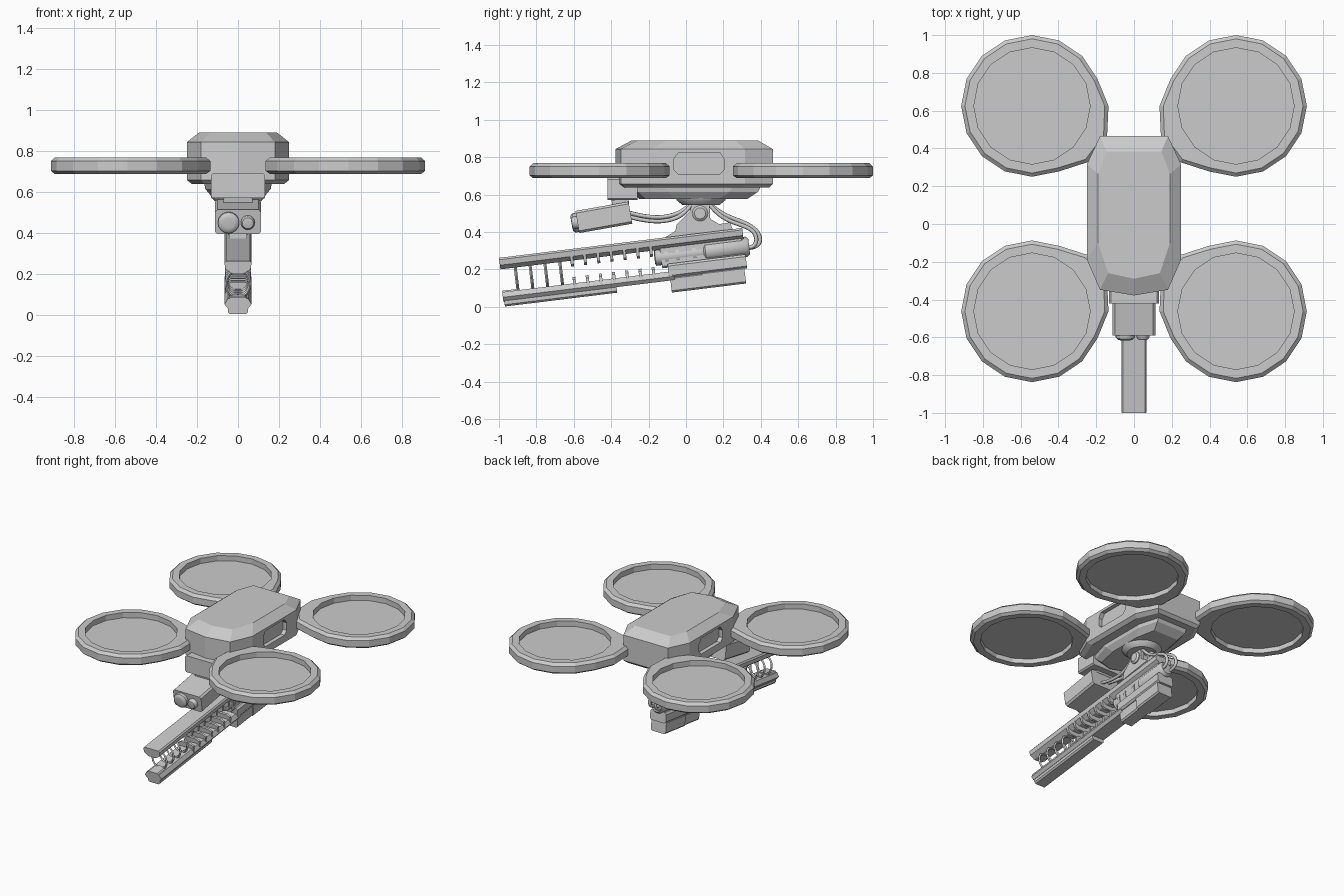
import bpy, bmesh, math
from mathutils import Matrix, Vector

if "Cube" in bpy.data.objects:
    bpy.data.objects.remove(bpy.data.objects["Cube"])


def loft(name, rings, m=Matrix(), closed=False, smooth=False):
    """Skin equal-length point loops; cap the ends, or join last to first."""
    bm = bmesh.new()
    vs = [[bm.verts.new(m @ Vector(p)) for p in r] for r in rings]
    n = len(rings[0])
    pairs = list(zip(vs, vs[1:])) + ([(vs[-1], vs[0])] if closed else [])
    for a, b in pairs:
        for i in range(n):
            j = (i + 1) % n
            bm.faces.new((a[i], a[j], b[j], b[i]))
    if not closed:
        bm.faces.new(vs[0][::-1])
        bm.faces.new(vs[-1])
    bmesh.ops.recalc_face_normals(bm, faces=bm.faces)
    me = bpy.data.meshes.new(name)
    bm.to_mesh(me)
    bm.free()
    ob = bpy.data.objects.new(name, me)
    bpy.context.collection.objects.link(ob)
    if smooth:
        bpy.ops.object.select_all(action='DESELECT')
        ob.select_set(True)
        bpy.context.view_layer.objects.active = ob
        bpy.ops.object.shade_smooth_by_angle(angle=math.radians(40))
    return ob


def turned(name, prof, m, n=16):
    """Round part along local y; prof is (distance, radius)."""
    return loft(name, [[(r * math.cos(2 * math.pi * i / n), t, r * math.sin(2 * math.pi * i / n))
                        for i in range(n)] for t, r in prof], m, smooth=True)


def bar(name, section, y0, y1, m=Matrix()):
    """Extrude a half section (x, z), mirrored in x, along y."""
    full = section + [(-x, z) for x, z in reversed(section)]
    return loft(name, [[(x, y, z) for x, z in full] for y in (y0, y1)], m)


def block(name, w, y0, y1, z0, z1, m=Matrix(), c=0.01):
    return bar(name, [(w - c, z0), (w, z0 + c), (w, z1 - c), (w - c, z1)], y0, y1, m)


def side_plate(name, pts, x0, x1, m=Matrix()):
    return loft(name, [[(x, y, z) for y, z in pts] for x in (x0, x1)], m)


def cable(name, pts, r=0.011):
    cu = bpy.data.curves.new(name, 'CURVE')
    cu.dimensions = '3D'
    cu.bevel_depth = r
    cu.bevel_resolution = 2
    cu.resolution_u = 5
    sp = cu.splines.new('NURBS')
    sp.points.add(len(pts) - 1)
    for p, co in zip(sp.points, pts):
        p.co = (*co, 1)
    sp.use_endpoint_u = True
    sp.order_u = 4
    ob = bpy.data.objects.new(name, cu)
    bpy.context.collection.objects.link(ob)


# Hull
def outline(w, wb, yb, yf, z, cb=0.15, cf=0.19):
    half = [(wb, yb), (w, yb - cb), (w, yf + cf), (w * 0.72, yf + 0.03)]
    return [(x, y, z) for x, y in half] + [(0, yf, z)] + [(-x, y, z) for x, y in reversed(half)]


hull = loft("hull", [outline(0.225, 0.16, 0.445, -0.355, 0.638), outline(0.25, 0.18, 0.465, -0.378, 0.658),
                     outline(0.25, 0.18, 0.465, -0.378, 0.843), outline(0.19, 0.145, 0.385, -0.29, 0.89, 0.12)])
loft("lower_hull", [outline(0.165, 0.12, 0.40, -0.30, 0.645), outline(0.16, 0.12, 0.385, -0.29, 0.615),
                    outline(0.13, 0.10, 0.33, -0.25, 0.578)])
block("nose_box", 0.133, -0.42, -0.26, 0.57, 0.69)

# Recessed side windows
win = [(-0.065, 0.735), (-0.04, 0.71), (0.18, 0.71), (0.205, 0.735),
       (0.205, 0.79), (0.18, 0.825), (-0.04, 0.825), (-0.065, 0.79)]
for s in (-1, 1):
    cut = side_plate("window_cutter", win, s * 0.22, s * 0.30)
    cut.hide_render = True
    cut.hide_viewport = False
    cut.display_type = 'WIRE'
    mod = hull.modifiers.new("window", 'BOOLEAN')
    mod.operation = 'DIFFERENCE'
    mod.object = cut

# Ducted rotors: 16-sided rings drawn out towards the hull
RAD = [0.405, 0.43, 0.42] + [0.375] * 13


def rotor(name, sx, sy, cy):
    m = Matrix.Translation((-sx * 0.54, cy, 0)) @ Matrix.Diagonal((sx, sy, 1, 1))

    def ring(radii, z):
        return [(r * math.cos(i * math.pi / 8), -r * math.sin(i * math.pi / 8), z) for i, r in enumerate(radii)]
    inner = [0.308] * 16
    loft(name + "_ring", [ring(inner, 0.688), ring([r - 0.02 for r in RAD], 0.688), ring(RAD, 0.703),
                          ring(RAD, 0.75), ring([r - 0.02 for r in RAD], 0.768), ring(inner, 0.768)], m, closed=True)
    loft(name + "_disc", [ring([0.312] * 16, z) for z in (0.722, 0.73)], m)


for side, sx in (("left", 1), ("right", -1)):
    rotor("back_%s_rotor" % side, sx, 1, 0.625)
    rotor("front_%s_rotor" % side, sx, -1, -0.462)

# Turret ring, pivot and bracket
DOWN = Matrix.Translation((0, 0.08, 0.585)) @ Matrix.Rotation(-math.pi / 2, 4, 'X')
turned("turret_ring", [(0, 0.135), (0.015, 0.13), (0.04, 0.1)], DOWN)
CROSS = Matrix.Translation((0, 0.075, 0.5)) @ Matrix.Rotation(math.pi / 2, 4, 'Z')
turned("pivot", [(-0.065, 0.03), (-0.055, 0.042), (0.055, 0.042), (0.065, 0.03)], CROSS)
bracket = [(-0.06, 0.39), (-0.05, 0.44), (0.02, 0.51), (0.035, 0.56), (0.125, 0.56), (0.13, 0.47), (0.2, 0.43)]
for s in (-1, 1):
    side_plate("bracket", bracket, s * 0.022, s * 0.048)

# Twin-lens camera, pitched down
CAM = Matrix.Translation((0, -0.443, 0.478)) @ Matrix.Rotation(math.radians(10), 4, 'X')
block("camera_body", 0.113, -0.14, 0.148, -0.06, 0.06, CAM, 0.012)
block("camera_mount", 0.07, 0.06, 0.15, 0.05, 0.09, CAM)
for x, r in ((-0.046, 0.052), (0.048, 0.034)):
    turned("camera_lens", [(-0.172, r * 0.5), (-0.17, r * 0.8), (-0.16, r), (-0.13, r)],
           CAM @ Matrix.Translation((x, 0, -0.002)))

# Gun, in its own pitched frame (y runs back along it)
GUN = Matrix.Translation((0, -0.968, 0.002)) @ Matrix.Rotation(math.radians(7), 4, 'X')
bar("upper_rail", [(0.03, 0.2), (0.062, 0.222), (0.066, 0.252), (0.058, 0.262)], 0, 1.31, GUN)
bar("lower_rail", [(0.05, 0.03), (0.066, 0.05), (0.05, 0.078)], -0.005, 0.92, GUN)
block("rail_weight", 0.048, 0, 0.605, 0, 0.045, GUN)
block("rail_front_cap", 0.055, -0.005, 0.09, 0.025, 0.085, GUN, 0.02)
block("receiver", 0.064, 0.89, 1.31, 0.045, 0.12, GUN, 0.012)
block("receiver_spine", 0.04, 0.86, 1.3, 0.1, 0.23, GUN)
block("front_magazine", 0.052, 0.895, 1.08, -0.035, 0.05, GUN)
block("rear_magazine", 0.06, 1.07, 1.295, -0.035, 0.055, GUN)
side_plate("top_mount", [(0.88, 0.255), (0.95, 0.288), (1.25, 0.3), (1.26, 0.255)], -0.045, 0.045, GUN)
turned("breech_cylinder", [(0.825, 0.03), (0.83, 0.043), (1.09, 0.043), (1.1, 0.054), (1.32, 0.054), (1.335, 0.042)],
       GUN @ Matrix.Translation((0, 0, 0.16)))
for u in (0.88, 0.94, 1.03):
    turned("breech_band", [(u, 0.049), (u + 0.02, 0.049)], GUN @ Matrix.Translation((0, 0, 0.16)))

# Front coil rings joining the rails
for k in range(4):
    u = 0.08 + 0.08 * k
    rings = []
    for i in range(16):
        a = 2 * math.pi * i / 16
        rings.append([((0.058 + dx) * math.cos(a), u + dy, 0.14 + (0.068 + dx) * math.sin(a))
                      for dx, dy in ((0.008, 0), (0, 0.008), (-0.008, 0), (0, -0.008))])
    loft("coil_ring", rings, GUN, closed=True)

# Short ribs on both rails
for k in range(7):
    u = 0.385 + 0.071 * k
    bar("upper_rib", [(0.035, 0.168), (0.058, 0.18), (0.064, 0.225)], u - 0.008, u + 0.008, GUN)
    bar("lower_rib", [(0.064, 0.05), (0.06, 0.098), (0.035, 0.112)], u - 0.008, u + 0.008, GUN)

# Cables
for x, d in ((-0.03, 0), (0.03, 0.022)):
    cable("camera_cable", [(x, -0.31, 0.505 - d), (x, -0.2, 0.475 - d), (x, -0.08, 0.475 - d),
                           (x, 0.0, 0.52 - d), (x, 0.04, 0.565)])
    cable("gun_cable", [(x, 0.11, 0.57), (x, 0.17, 0.5 - d), (x, 0.3, 0.46 - d), (x, 0.41 - d, 0.4),
                        (x, 0.4 - d, 0.31), (x, 0.31, 0.315)])
